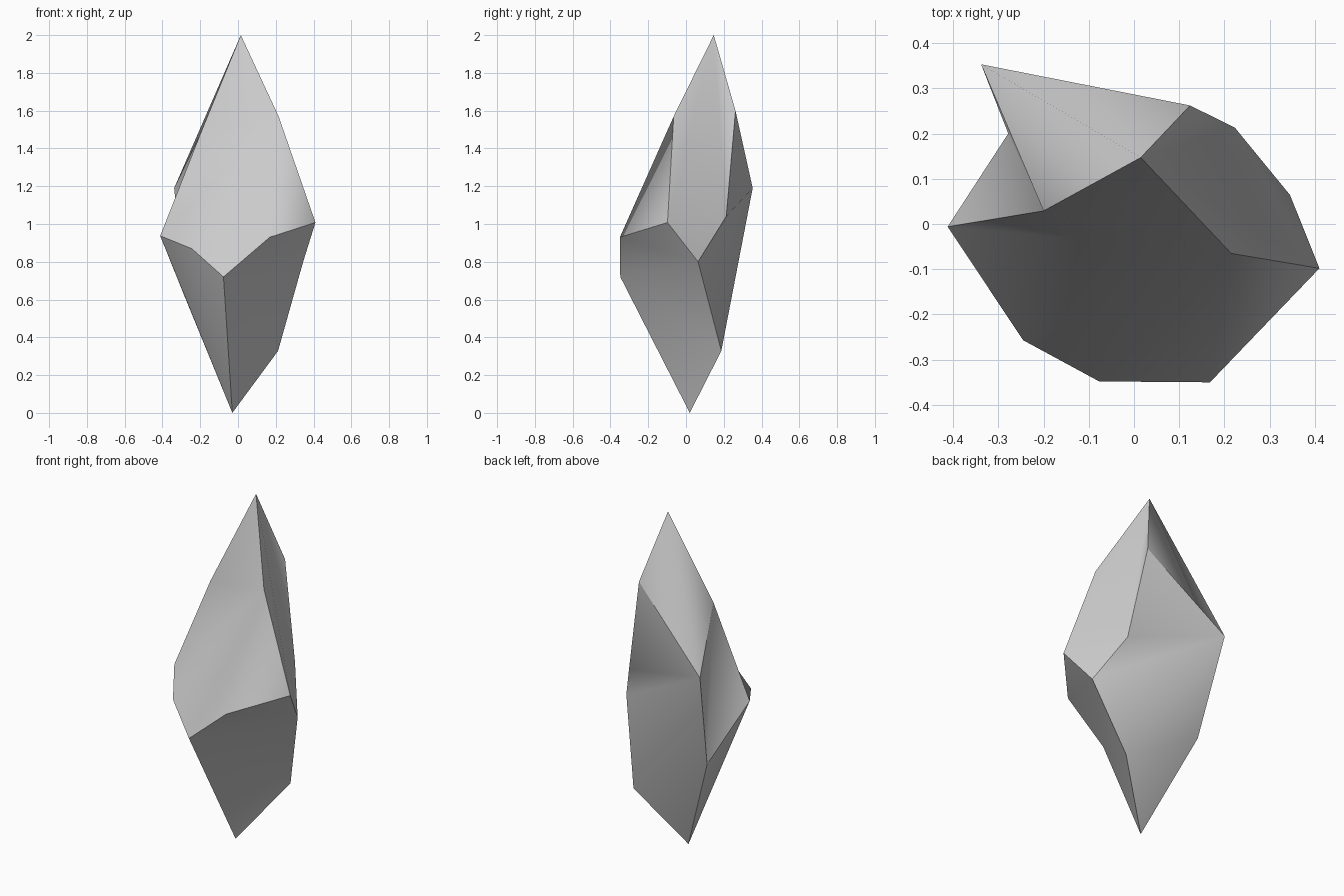
import bpy, bmesh

if "Cube" in bpy.data.objects:
    bpy.data.objects.remove(bpy.data.objects["Cube"])

# corner points of the cut crystal
V = {
    'P': (.015, .147, 2.0), 'K': (.215, -.065, 1.57), 'E': (.41, -.098, 1.008),
    'F': (.168, -.35, .93), 'G': (-.077, -.348, .72), 'H': (-.245, -.257, .87),
    'I': (-.412, -.006, .937), 'J': (-.2, .029, 1.475), 'A': (-.338, .353, 1.19),
    'B': (.124, .262, 1.6), 'C': (.223, .213, 1.04), 'D': (.345, .064, .80),
    'L': (.212, .187, .328), 'M': (-.278, .2, .605), 'Q': (-.03, .02, 0),
}

# each facet is a slightly bent polygon, listed as its triangles
FACETS = {
    'front': 'KPJ KJI KIH KHG KGF KFE',
    'upper_right': 'PKE PEC PCB ECD',
    'back': 'ABC ACD ADL ALM MLQ',
    'lower_right': 'DEF DFG DGL LGQ',
    'lower_left': 'GHQ HIQ IMQ',
    'upper_left': 'PBA PAJ',
    'left': 'JAM JMI',
}

bm = bmesh.new()
verts = {k: bm.verts.new(co) for k, co in V.items()}
facet_of = {}
for facet, tris in FACETS.items():
    for tri in tris.split():
        face = bm.faces.new([verts[n] for n in tri])
        face.smooth = True
        facet_of[face] = facet
bmesh.ops.recalc_face_normals(bm, faces=bm.faces[:])

# crisp edges between facets, soft shading inside each one
for e in bm.edges:
    e.smooth = len({facet_of[f] for f in e.link_faces}) == 1

mesh = bpy.data.meshes.new('crystal')
bm.to_mesh(mesh)
bm.free()
crystal = bpy.data.objects.new('crystal', mesh)
bpy.context.collection.objects.link(crystal)
